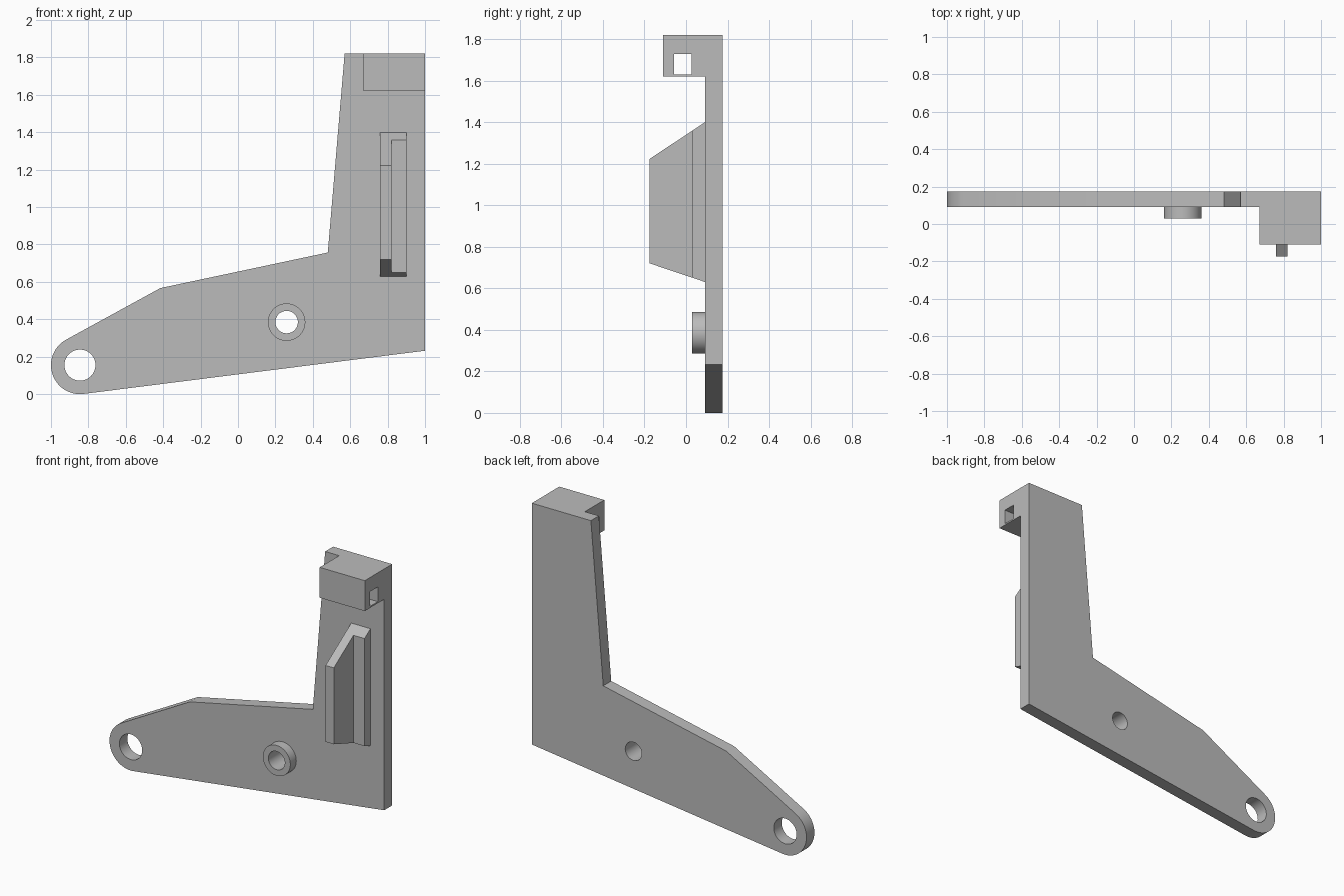
import bpy, bmesh, math
from mathutils import Vector

if "Cube" in bpy.data.objects:
    bpy.data.objects.remove(bpy.data.objects["Cube"], do_unlink=True)

grey = bpy.data.materials.new("plain grey")
grey.use_nodes = True
colour = (0.5, 0.5, 0.5, 1)
grey.diffuse_color = colour
grey.node_tree.nodes["Principled BSDF"].inputs["Base Color"].default_value = colour

BACK, FACE = 0.175, 0.092   # rear and front of the main plate


def prism(name, points, axis, start, end):
    """Extrude a closed profile along x (points are y, z) or y (points are x, z)."""
    place = (lambda p: (start, p[0], p[1])) if axis == "x" else (lambda p: (p[0], start, p[1]))
    shift = Vector((end - start, 0, 0) if axis == "x" else (0, end - start, 0))
    bm = bmesh.new()
    face = bm.faces.new([bm.verts.new(place(p)) for p in points])
    ext = bmesh.ops.extrude_face_region(bm, geom=[face], use_keep_orig=True)
    moved = [g for g in ext["geom"] if isinstance(g, bmesh.types.BMVert)]
    bmesh.ops.translate(bm, verts=moved, vec=shift)
    bmesh.ops.recalc_face_normals(bm, faces=bm.faces)
    mesh = bpy.data.meshes.new(name)
    bm.to_mesh(mesh)
    bm.free()
    mesh.materials.append(grey)
    obj = bpy.data.objects.new(name, mesh)
    bpy.context.collection.objects.link(obj)
    return obj


def arc(centre, radius, a0=0.0, a1=2 * math.pi, steps=48, closed=True):
    n = steps if closed else steps - 1
    return [(centre[0] + radius * math.cos(a0 + (a1 - a0) * i / n),
             centre[1] + radius * math.sin(a0 + (a1 - a0) * i / n)) for i in range(steps)]


def rect(u0, u1, v0, v1):
    return [(u0, v0), (u1, v0), (u1, v1), (u0, v1)]


def activate(obj):
    bpy.ops.object.select_all(action="DESELECT")
    obj.select_set(True)
    bpy.context.view_layer.objects.active = obj


def cut(obj, points, axis, start, end):
    cutter = prism("hole_cutter", points, axis, start, end)
    cutter.hide_render = True
    mod = obj.modifiers.new("hole", "BOOLEAN")
    mod.operation, mod.solver, mod.object = "DIFFERENCE", "EXACT", cutter
    activate(obj)
    bpy.ops.object.modifier_apply(modifier=mod.name)
    bpy.data.objects.remove(cutter, do_unlink=True)


def tangent_angle(centre, radius, point, side):
    d = Vector(point) - Vector(centre)
    return math.atan2(d.y, d.x) + side * math.acos(radius / d.length)


# Main bent plate with a rounded eye at the low end
eye, eye_radius = (-0.845, 0.155), 0.155
low_corner, arm_corner = (1, 0.232), (-0.415, 0.567)
a0 = tangent_angle(eye, eye_radius, arm_corner, 1)
a1 = tangent_angle(eye, eye_radius, low_corner, -1) + 2 * math.pi
outline = [low_corner, (1, 1.82), (0.57, 1.82), (0.48, 0.757), arm_corner]
outline += arc(eye, eye_radius, a0, a1, 28, False)
plate = prism("bracket_plate", outline, "y", FACE, BACK)
cut(plate, arc(eye, 0.083), "y", -1, 1)

# Round boss, with a hole running on through the plate
pivot = (0.26, 0.385)
boss = prism("pivot_boss", arc(pivot, 0.1), "y", 0.03, FACE)
for part in (plate, boss):
    cut(part, arc(pivot, 0.06), "y", -1, 1)

# Top block with a square slot through its sides
block = prism("top_block", rect(0.672, 1, 1.62, 1.82), "y", -0.11, FACE)
cut(block, rect(-0.058, 0.026, 1.63, 1.727), "x", 0, 2)

# L-shaped guide: a tall fin and a low flange, both trimmed by the same slopes
def slopes(y):
    t = (FACE - y) / (FACE + 0.175)
    return 0.63 + t * 0.09, 1.40 - t * 0.177

for name, x0, x1, front in (("guide_fin", 0.76, 0.82, -0.175), ("guide_flange", 0.82, 0.90, 0.03)):
    low, high = slopes(front)
    base_low, base_high = slopes(FACE)
    prism(name, [(FACE, base_low), (FACE, base_high), (front, high), (front, low)], "x", x0, x1)

for part in (plate, boss):
    activate(part)
    bpy.ops.object.shade_smooth_by_angle(angle=math.radians(20))
